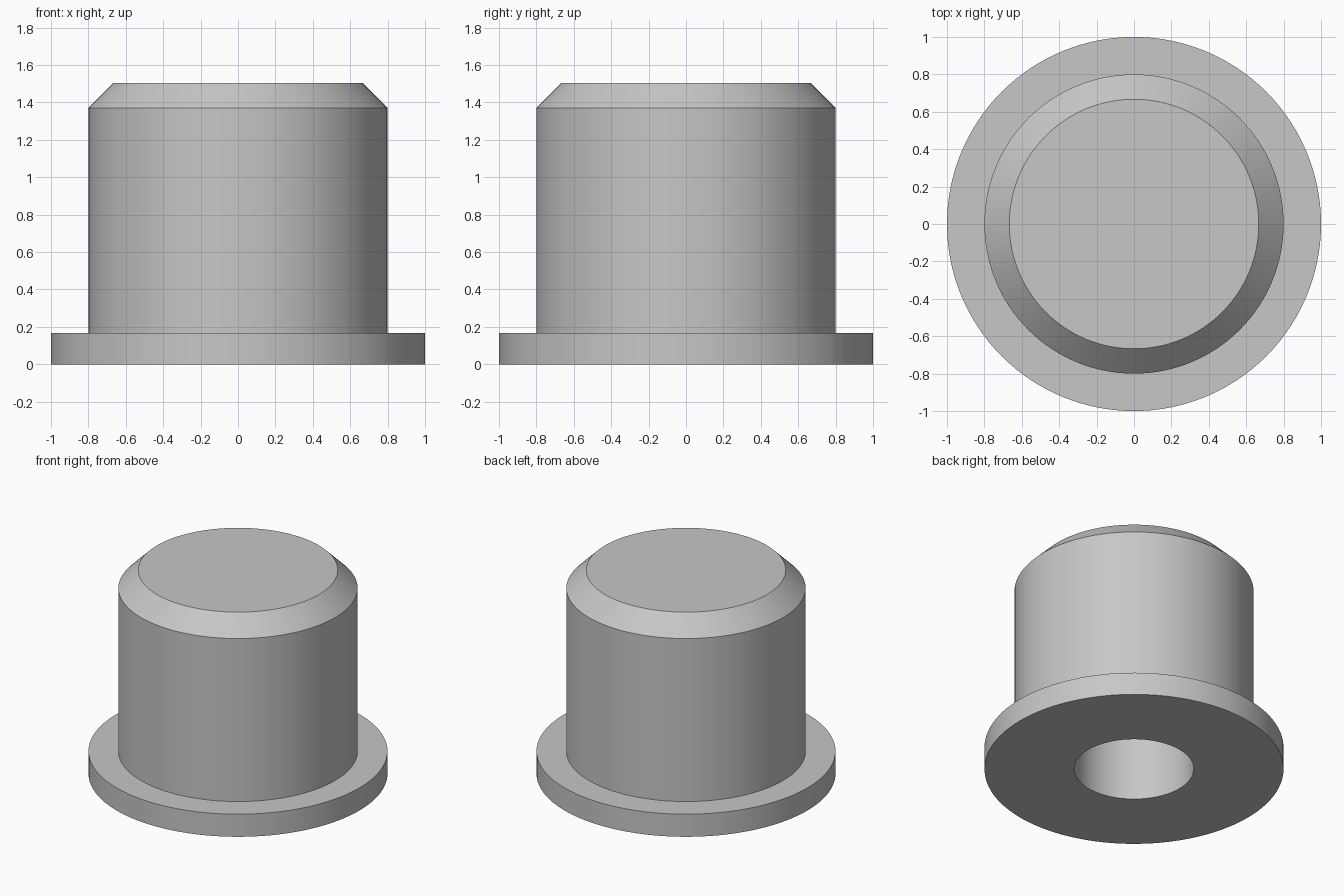
import bpy
import bmesh
import math
from mathutils import Vector

cube = bpy.data.objects.get("Cube")
if cube:
    bpy.data.objects.remove(cube, do_unlink=True)

grey = bpy.data.materials.new("light_grey")
grey.use_nodes = True
colour = (0.57, 0.57, 0.57, 1)
grey.diffuse_color = colour
grey.node_tree.nodes["Principled BSDF"].inputs["Base Color"].default_value = colour


def lathe(name, profile, segments=128):
    """Revolve a (radius, height) profile about the z axis."""
    bm = bmesh.new()
    verts = [bm.verts.new((r, 0, z)) for r, z in profile]
    edges = [bm.edges.new(pair) for pair in zip(verts, verts[1:])]
    bmesh.ops.spin(bm, geom=verts + edges, cent=Vector(), axis=(0, 0, 1),
                   angle=math.tau, steps=segments, use_merge=True)
    bmesh.ops.remove_doubles(bm, verts=bm.verts, dist=0.0001)
    bmesh.ops.recalc_face_normals(bm, faces=bm.faces)
    mesh = bpy.data.meshes.new(name)
    bm.to_mesh(mesh)
    bm.free()
    mesh.materials.append(grey)
    obj = bpy.data.objects.new(name, mesh)
    bpy.context.collection.objects.link(obj)
    bpy.ops.object.select_all(action="DESELECT")
    obj.select_set(True)
    bpy.context.view_layer.objects.active = obj
    bpy.ops.object.shade_smooth_by_angle(angle=math.radians(30))
    return obj


# Flanged plug: blind bore, flange, body and chamfered top
bore = [(0, 1.17), (0.4, 1.17), (0.4, 0)]
flange = [(1, 0), (1, 0.167), (0.8, 0.167)]
body = [(0.8, 1.37), (0.667, 1.503), (0, 1.503)]
lathe("flanged_plug", bore + flange + body)
